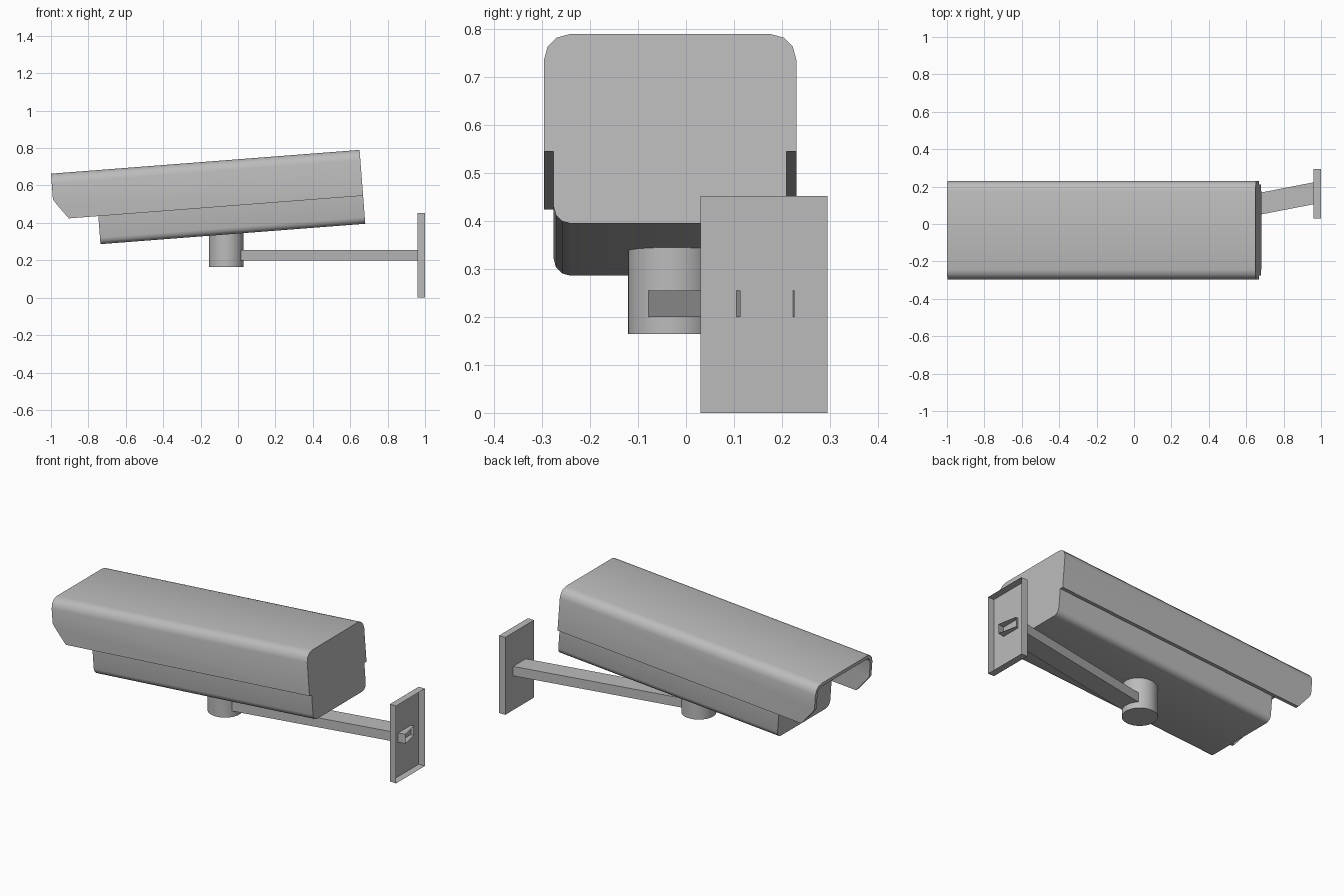
import bpy, bmesh, math
from mathutils import Matrix, Vector

if "Cube" in bpy.data.objects:
    bpy.data.objects.remove(bpy.data.objects["Cube"], do_unlink=True)

GREY = (0.5, 0.5, 0.5, 1.0)
mat = bpy.data.materials.new("light_grey_metal")
mat.use_nodes = True
mat.diffuse_color = GREY
mat.node_tree.nodes["Principled BSDF"].inputs["Base Color"].default_value = GREY

# The housing is tilted; its local origin is the rear top edge
MID_Y = -0.033
TILT = Matrix.Translation((0.65, MID_Y, 0.79)) @ Matrix.Rotation(math.radians(-4.4), 4, "Y")


def finish(name, bm, matrix, recalc=True):
    if recalc:
        bmesh.ops.recalc_face_normals(bm, faces=bm.faces[:])
    mesh = bpy.data.meshes.new(name)
    bm.to_mesh(mesh)
    bm.free()
    mesh.materials.append(mat)
    obj = bpy.data.objects.new(name, mesh)
    bpy.context.collection.objects.link(obj)
    obj.matrix_world = matrix
    bpy.ops.object.select_all(action="DESELECT")
    obj.select_set(True)
    bpy.context.view_layer.objects.active = obj
    bpy.ops.object.shade_smooth_by_angle(angle=math.radians(40))
    return obj


def arc(cy, cz, r, start, steps=3):
    """Quarter arc of (y, z) points, counter-clockwise from start degrees."""
    angles = [math.radians(start + 90 * i / steps) for i in range(steps + 1)]
    return [(cy + r * math.cos(a), cz + r * math.sin(a)) for a in angles]


def arch(half, top, r):
    return arc(half - r, top - r, r, 0) + arc(r - half, top - r, r, 90)


def extrude_along_x(bm, faces, length):
    geo = bmesh.ops.extrude_face_region(bm, geom=faces, use_keep_orig=True)["geom"]
    verts = [v for v in geo if isinstance(v, bmesh.types.BMVert)]
    bmesh.ops.translate(bm, verts=verts, vec=(-length, 0, 0))


# Sun hood: thick arch swept along the housing, front lower corners cut off
HOOD_LOW = -0.2456
bm = bmesh.new()
rings = []
for half, top, r in ((0.263, 0, 0.053), (0.243, -0.02, 0.033)):
    pts = [(half, HOOD_LOW)] + arch(half, top, r) + [(-half, HOOD_LOW)]
    rings.append([bm.verts.new((0, y, z)) for y, z in pts])
outer, inner = rings
cap = [bm.faces.new((outer[i], outer[i + 1], inner[i + 1], inner[i]))
       for i in range(len(outer) - 1)]
extrude_along_x(bm, cap, 1.655)
corner = [(-1.655, -0.138), (-1.638, -0.165), (-1.578, HOOD_LOW)]
for (x0, z0), (x1, z1) in zip(corner, corner[1:]):
    cut = bmesh.ops.bisect_plane(
        bm, geom=bm.verts[:] + bm.edges[:] + bm.faces[:],
        plane_co=(x0, 0, z0), plane_no=(z1 - z0, 0, x0 - x1), clear_outer=True)
    edges = [e for e in cut["geom_cut"] if isinstance(e, bmesh.types.BMEdge)]
    bmesh.ops.holes_fill(bm, edges=edges, sides=0)
finish("sun_hood", bm, TILT)

# Camera housing: rounded box filling the hood and hanging below it
bm = bmesh.new()
half, low, r = 0.243, -0.396, 0.035
section = arch(half, -0.02, 0.033)
section += arc(r - half, low + r, r, 180) + arc(half - r, low + r, r, 270)
face = bm.faces.new([bm.verts.new((0, y, z)) for y, z in section])
extrude_along_x(bm, [face], 1.42)
finish("camera_housing", bm, TILT)

# Swivel post under the housing
bm = bmesh.new()
bmesh.ops.create_cone(bm, cap_ends=True, segments=32, radius1=0.0925,
                      radius2=0.0925, depth=0.235)
finish("swivel_post", bm, Matrix.Translation((-0.063, -0.029, 0.2825)))


# Sheet boxes left open on their +x side
def open_box(name, size, matrix):
    bm = bmesh.new()
    bmesh.ops.create_cube(bm, size=1, matrix=Matrix.Diagonal((*size, 1)))
    bm.normal_update()
    end = [f for f in bm.faces if f.normal.x > 0.9]
    bmesh.ops.delete(bm, geom=end, context="FACES")
    return finish(name, bm, matrix, recalc=False)


open_box("wall_plate", (0.04, 0.265, 0.452), Matrix.Translation((0.98, 0.1625, 0.226)))

ARM_LENGTH = 1.01
swing = Matrix.Rotation(math.radians(11), 4, "Z")
arm_end = Vector((0.99, 0.17, 0.2275))
open_box("support_arm", (ARM_LENGTH, 0.115, 0.055),
         Matrix.Translation(arm_end) @ swing @ Matrix.Translation((-ARM_LENGTH / 2, 0, 0)))
